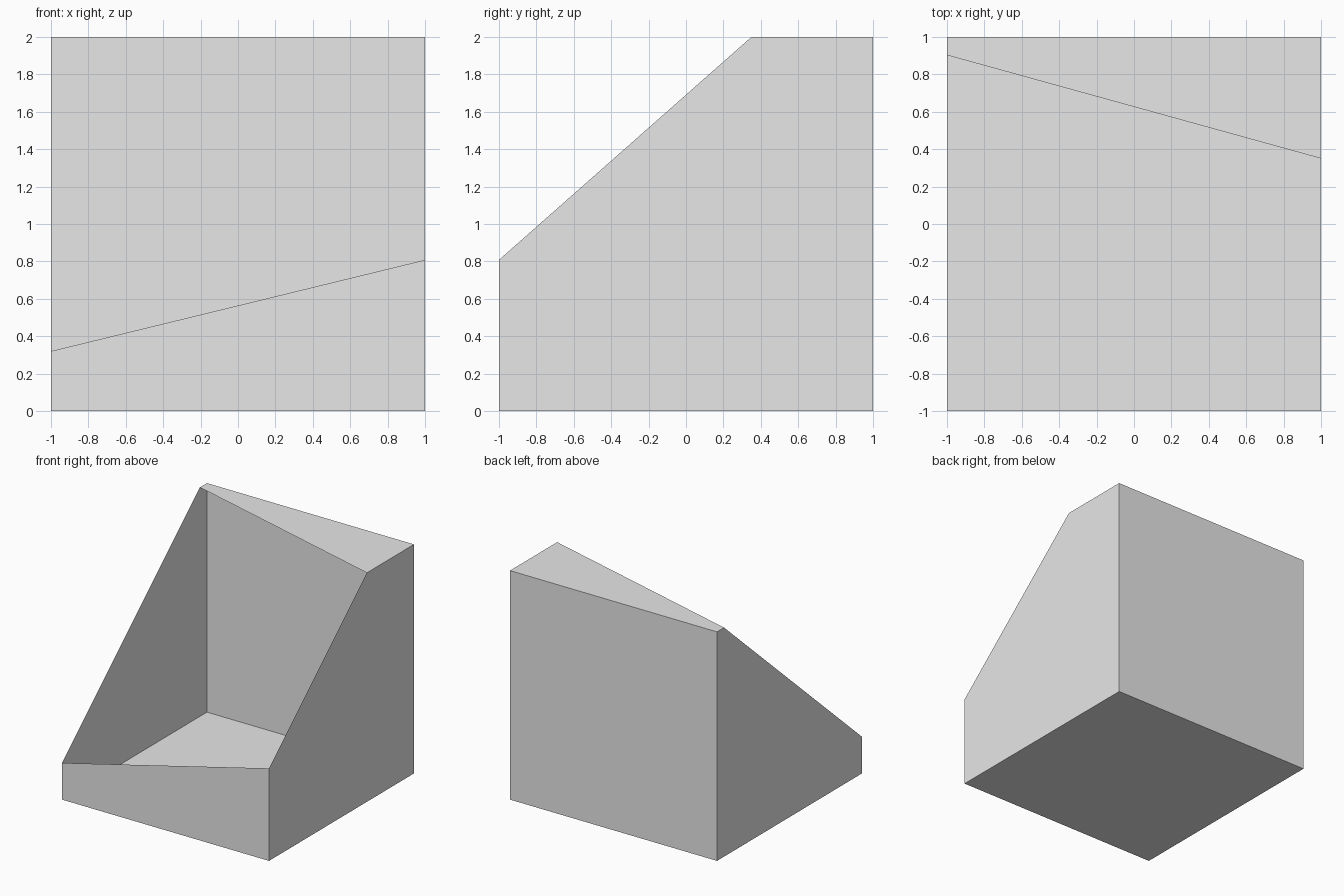
import bpy
import bmesh
from mathutils import Vector

# Remove the default cube
default = bpy.data.objects.get("Cube")
if default:
    bpy.data.objects.remove(default, do_unlink=True)

# Plain grey material
grey = bpy.data.materials.new("plain_grey")
grey.use_nodes = True
colour = (0.8, 0.8, 0.8, 1)
grey.diffuse_color = colour
grey.node_tree.nodes["Principled BSDF"].inputs["Base Color"].default_value = colour

# Hollow box, standing on the ground
bm = bmesh.new()
bmesh.ops.create_cube(bm, size=2)
bmesh.ops.translate(bm, verts=bm.verts, vec=(0, 0, 1))

# Slanted slice that removes the upper front and leaves the box open
low_right = Vector((1, -1, 0.808))
low_left = Vector((-1, -1, 0.32))
high_right = Vector((1, 0.35, 2))
normal = (high_right - low_right).cross(low_left - low_right)
bmesh.ops.bisect_plane(bm, geom=bm.verts[:] + bm.edges[:] + bm.faces[:],
                       plane_co=low_right, plane_no=normal, clear_outer=True)

mesh = bpy.data.meshes.new("sliced_box")
bm.to_mesh(mesh)
bm.free()
mesh.materials.append(grey)
box = bpy.data.objects.new("sliced_box", mesh)
bpy.context.collection.objects.link(box)
